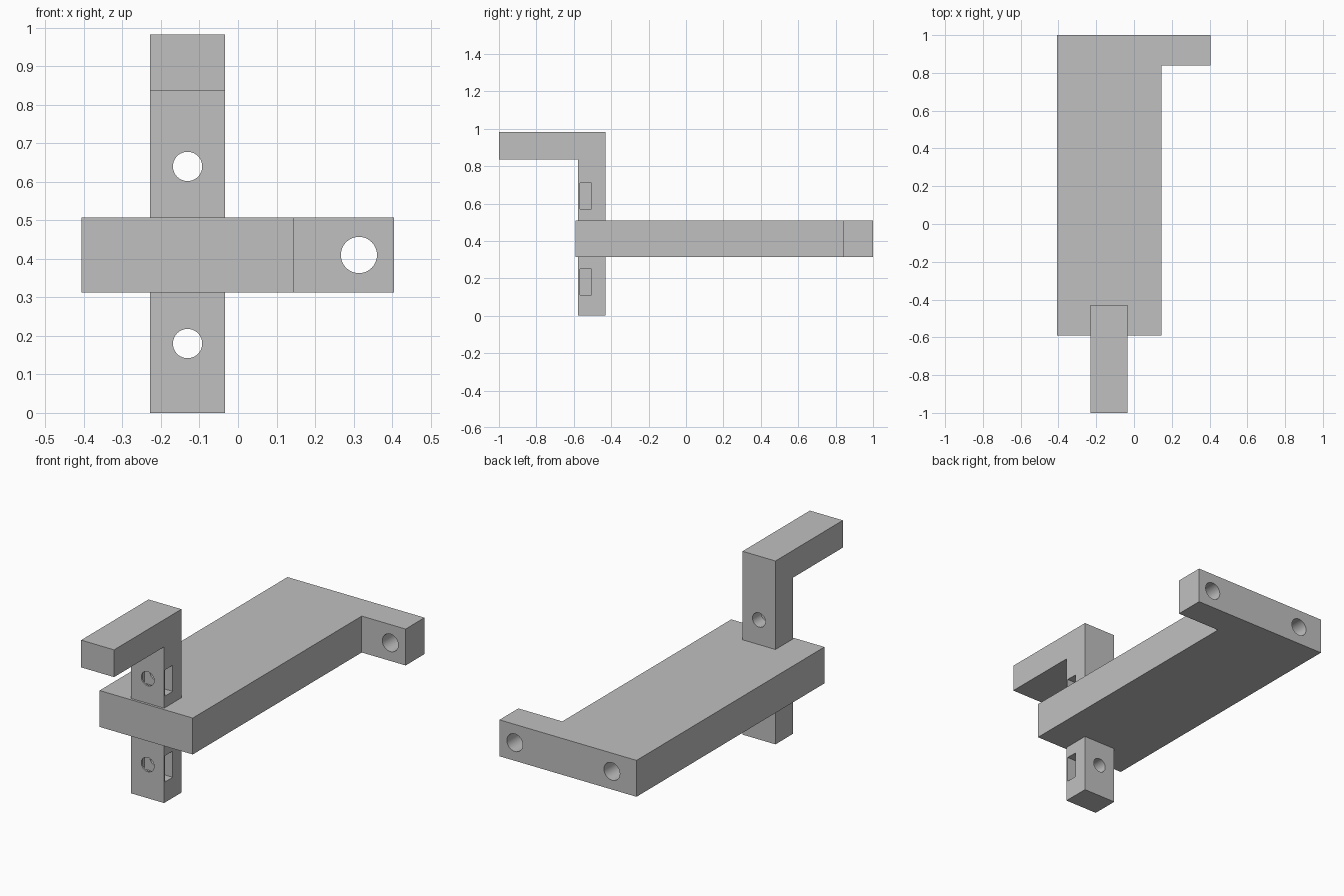
import bpy, bmesh, math
from mathutils import Vector

if "Cube" in bpy.data.objects:
    bpy.data.objects.remove(bpy.data.objects["Cube"])

grey = bpy.data.materials.new("light grey")
grey.diffuse_color = (0.527, 0.527, 0.527, 1)
grey.use_nodes = True
grey.node_tree.nodes["Principled BSDF"].inputs["Base Color"].default_value = grey.diffuse_color


def extrude_profile(name, points, offset):
    """Closed outline pushed along an offset to make a solid part."""
    bm = bmesh.new()
    face = bm.faces.new([bm.verts.new(p) for p in points])
    result = bmesh.ops.extrude_face_region(bm, geom=[face])
    moved = [v for v in result["geom"] if isinstance(v, bmesh.types.BMVert)]
    bmesh.ops.translate(bm, verts=moved, vec=Vector(offset))
    bmesh.ops.recalc_face_normals(bm, faces=bm.faces)
    mesh = bpy.data.meshes.new(name)
    bm.to_mesh(mesh)
    bm.free()
    mesh.materials.append(grey)
    obj = bpy.data.objects.new(name, mesh)
    bpy.context.collection.objects.link(obj)
    return obj


def bore(name, x, z, radius, y0, y1):
    """Round cutter running along y."""
    n = 48
    ring = [(x + radius * math.cos(2 * math.pi * i / n), y0,
             z + radius * math.sin(2 * math.pi * i / n)) for i in range(n)]
    return extrude_profile(name, ring, (0, y1 - y0, 0))


def pocket(name, x0, x1, y0, y1, z0, z1):
    """Rectangular cutter running along x."""
    return extrude_profile(name, [(x0, y0, z0), (x0, y1, z0), (x0, y1, z1), (x0, y0, z1)],
                           (x1 - x0, 0, 0))


def cut(obj, cutters):
    for c in cutters:
        m = obj.modifiers.new(c.name, 'BOOLEAN')
        m.operation = 'DIFFERENCE'
        m.solver = 'EXACT'
        m.object = c
    bpy.ops.object.select_all(action='DESELECT')
    obj.select_set(True)
    bpy.context.view_layer.objects.active = obj
    for m in list(obj.modifiers):
        bpy.ops.object.modifier_apply(modifier=m.name)
    for c in cutters:
        bpy.data.objects.remove(c)
    bpy.ops.object.shade_smooth_by_angle(angle=math.radians(30))


# Flat plate with a side tab at the back
plate = extrude_profile("base_plate", [
    (-0.407, -0.59, 0.313), (0.145, -0.59, 0.313), (0.145, 0.84, 0.313),
    (0.405, 0.84, 0.313), (0.405, 1.0, 0.313), (-0.407, 1.0, 0.313)], (0, 0, 0.195))
cut(plate, [bore("tab_hole", 0.314, 0.41, 0.047, 0.7, 1.1),
            bore("blind_hole", -0.261, 0.41, 0.047, 0.84, 1.1)])

# Upright post with a forward arm at the top
post = extrude_profile("hook_post", [
    (-0.229, -0.43, 0), (-0.229, -0.43, 0.982), (-0.229, -1.0, 0.982),
    (-0.229, -1.0, 0.836), (-0.229, -0.577, 0.836), (-0.229, -0.577, 0)], (0.195, 0, 0))

# Screw holes through the post, each with a nut pocket open on the right
cutters = []
for label, z in (("lower", 0.18), ("upper", 0.64)):
    cutters.append(bore(label + "_hole", -0.131, z, 0.038, -0.7, -0.3))
    cutters.append(pocket(label + "_pocket", -0.2, 0.1, -0.568, -0.504, z - 0.07, z + 0.07))
cut(post, cutters)
